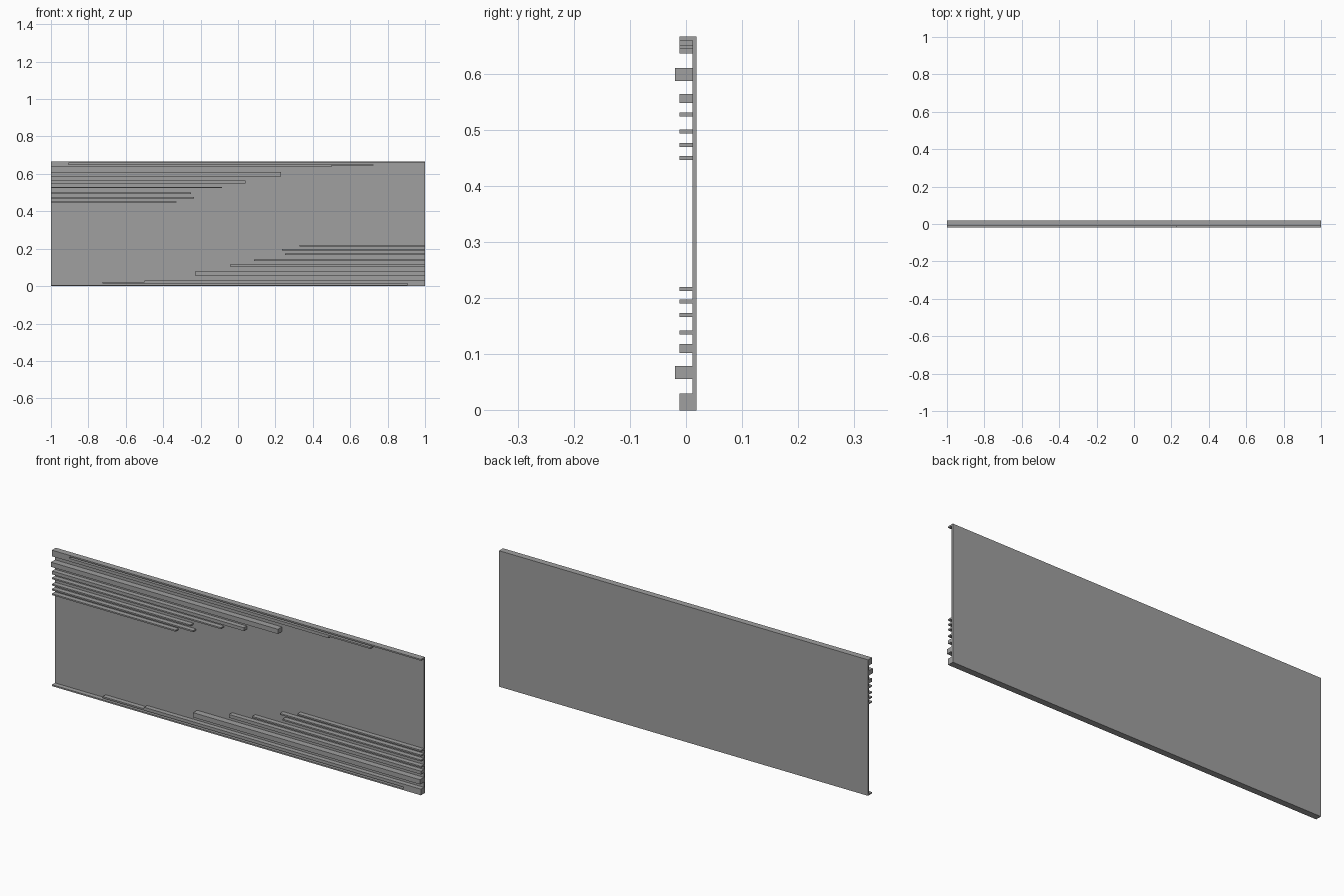
import bpy
import bmesh

cube = bpy.data.objects.get("Cube")
if cube:
    bpy.data.objects.remove(cube, do_unlink=True)

HEIGHT = 0.666
PLATE_FRONT, PLATE_BACK = 0.0115, 0.0187
BAR_FRONT, BEAM_FRONT = -0.012, -0.0193

grey = bpy.data.materials.new("matte_grey")
grey.use_nodes = True
colour = (0.35, 0.35, 0.35, 1)
grey.diffuse_color = colour
grey.node_tree.nodes["Principled BSDF"].inputs["Base Color"].default_value = colour


def extrude_outline(name, outline, front, back):
    """Extrude an x-z outline from front to back along y."""
    bm = bmesh.new()
    face = bm.faces.new([bm.verts.new((x, front, z)) for x, z in outline])
    result = bmesh.ops.extrude_face_region(bm, geom=[face])
    moved = [g for g in result["geom"] if isinstance(g, bmesh.types.BMVert)]
    bmesh.ops.translate(bm, verts=moved, vec=(0, back - front, 0))
    bmesh.ops.recalc_face_normals(bm, faces=bm.faces)
    mesh = bpy.data.meshes.new(name)
    bm.to_mesh(mesh)
    bm.free()
    mesh.materials.append(grey)
    obj = bpy.data.objects.new(name, mesh)
    bpy.context.collection.objects.link(obj)
    return obj


def rect(x0, x1, z0, z1):
    return [(x0, z0), (x1, z0), (x1, z1), (x0, z1)]


def paired(name, outline, front):
    """Make a lower part and its half-turned copy at the upper edge."""
    extrude_outline("lower_" + name, outline, front, PLATE_FRONT)
    turned = [(-x, HEIGHT - z) for x, z in outline]
    extrude_outline("upper_" + name, turned, front, PLATE_FRONT)


# Back panel
extrude_outline("back_panel", rect(-1, 1, 0, HEIGHT), PLATE_FRONT, PLATE_BACK)

# Edge rail: a full-width lip, a slot, and a stepped strip joined at one end
rail = [(-1, 0), (1, 0), (1, 0.03), (-0.5, 0.03), (-0.5, 0.0225),
        (-0.725, 0.0225), (-0.725, 0.015), (0.905, 0.015),
        (0.905, 0.007), (-1, 0.007)]
paired("edge_rail", rail, BAR_FRONT)

# Thick beam and the thinner slats: inner end, bottom, top
paired("beam", rect(-0.23, 1, 0.056, 0.079), BEAM_FRONT)
slats = [(-0.04, 0.102, 0.118), (0.085, 0.135, 0.142), (0.25, 0.166, 0.173),
         (0.235, 0.19, 0.197), (0.33, 0.213, 0.22)]
for i, (start, low, high) in enumerate(slats, 1):
    paired(f"slat_{i}", rect(start, 1, low, high), BAR_FRONT)
